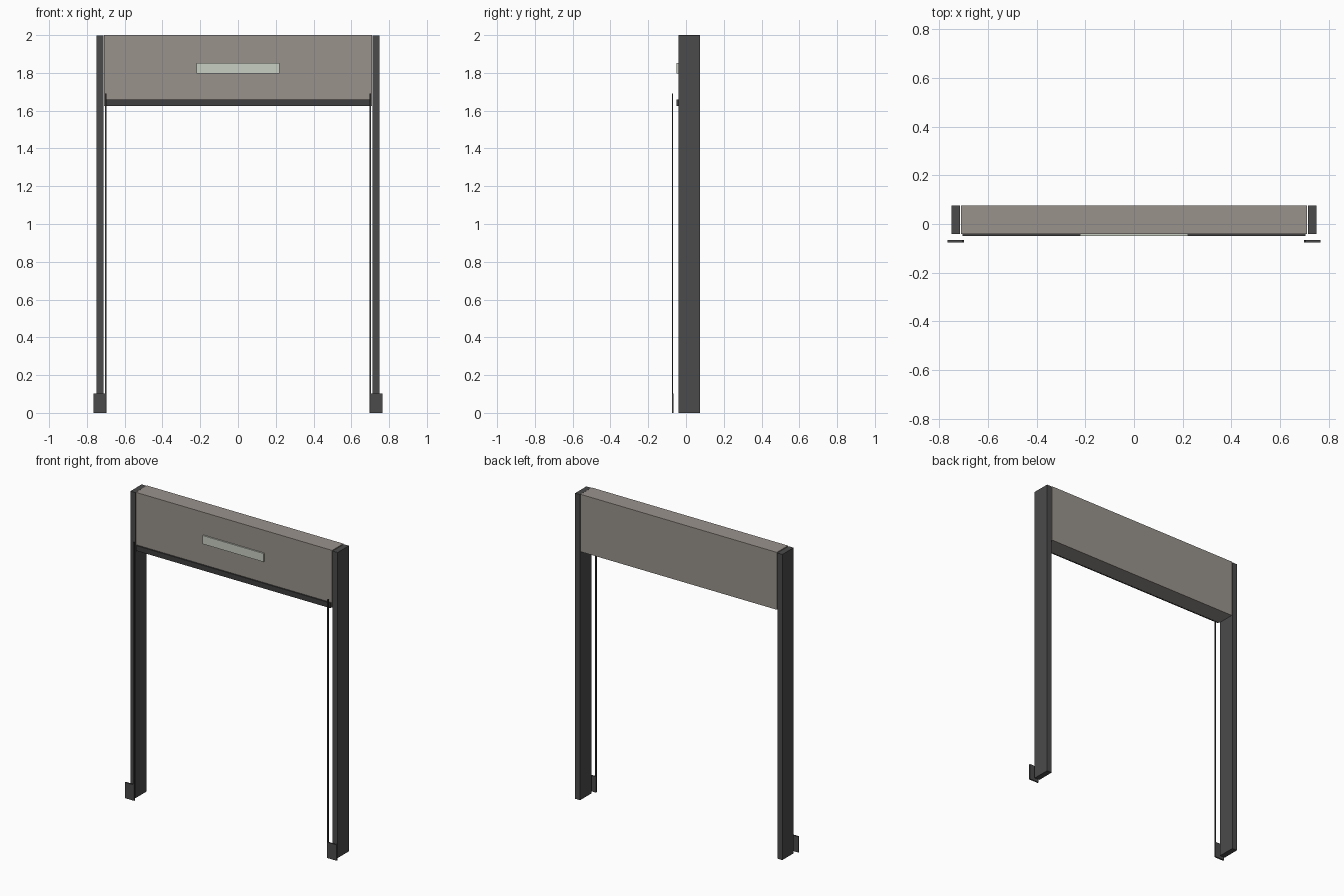
import bpy

# Remove the default object
cube = bpy.data.objects.get("Cube")
if cube:
    bpy.data.objects.remove(cube, do_unlink=True)


def make_material(name, rgb):
    mat = bpy.data.materials.new(name)
    mat.use_nodes = True
    color = (*rgb, 1.0)
    mat.diffuse_color = color
    mat.node_tree.nodes["Principled BSDF"].inputs["Base Color"].default_value = color
    return mat


taupe = make_material("taupe panel", (0.32, 0.29, 0.265))
charcoal = make_material("charcoal metal", (0.07, 0.07, 0.07))
dark = make_material("dark trim", (0.05, 0.05, 0.05))
pale = make_material("pale grey green", (0.58, 0.62, 0.54))


def box(name, x, y, z, mat):
    """Box spanning the given (low, high) range on each axis."""
    spans = (x, y, z)
    bpy.ops.mesh.primitive_cube_add(size=1, location=[(a + b) / 2 for a, b in spans])
    obj = bpy.context.object
    obj.name = name
    obj.scale = [b - a for a, b in spans]
    bpy.ops.object.transform_apply(location=False, rotation=False, scale=True)
    obj.data.materials.append(mat)
    return obj


FRONT, BACK = -0.041, 0.075

# Header casing with its display plate and lower trim
box("header", (-0.709, 0.709), (FRONT, BACK), (1.625, 2.0), taupe)
box("display_plate", (-0.221, 0.221), (FRONT - 0.009, FRONT), (1.797, 1.852), pale)
box("header_trim", (-0.703, 0.703), (FRONT - 0.009, FRONT), (1.624, 1.658), dark)

# Posts, thin guide strips and foot plates on both sides
for side, s in (("left", 1), ("right", -1)):
    def span(a, b):
        return tuple(sorted((a * s, b * s)))

    box(side + "_post", span(0.713, 0.749), (FRONT, BACK), (0, 1.997), charcoal)
    box(side + "_guide_strip", span(0.697, 0.705), (-0.075, -0.068), (0, 1.69), dark)
    box(side + "_foot_plate", span(0.697, 0.766), (-0.075, -0.066), (0, 0.103), charcoal)
